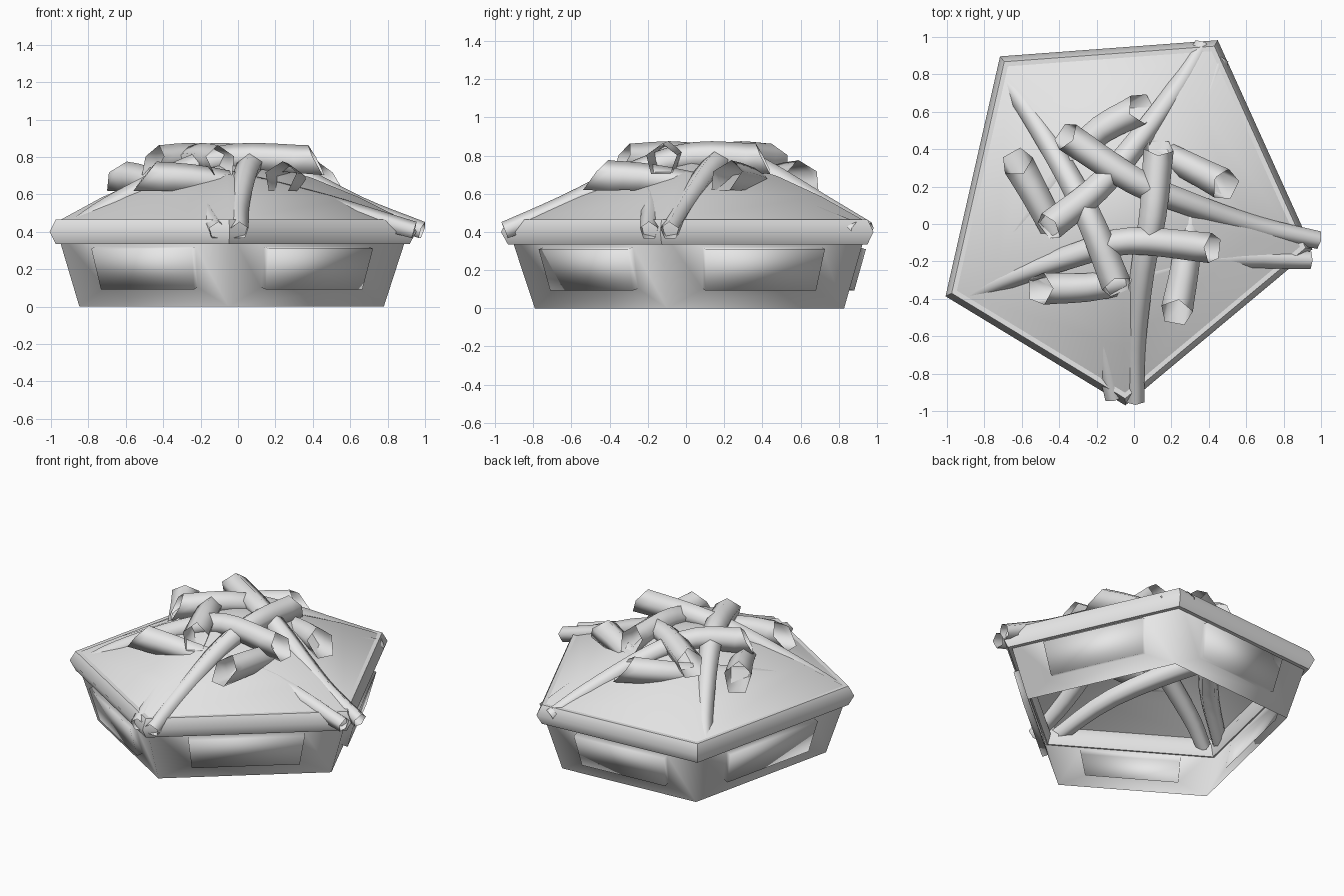
import bpy, bmesh, math
from mathutils import Vector

if "Cube" in bpy.data.objects:
    bpy.data.objects.remove(bpy.data.objects["Cube"], do_unlink=True)

grey = bpy.data.materials.new("plain_grey")
grey.use_nodes = True
GREY = (0.8, 0.8, 0.8, 1)
grey.diffuse_color = GREY
grey.node_tree.nodes["Principled BSDF"].inputs["Base Color"].default_value = GREY

CENTRE = Vector((-0.07, 0.075, 0))
RADIUS = 1.045
CORNERS = [math.radians(a) for a in (-88.7, -11.6, 60.3, 128.2, 206.2)]


def corner(i, scale, z):
    a = CORNERS[i % 5]
    return CENTRE + Vector((math.cos(a), math.sin(a), 0)) * RADIUS * scale + Vector((0, 0, z))


def finish(name, bm, smooth_angle=180):
    bmesh.ops.recalc_face_normals(bm, faces=bm.faces)
    mesh = bpy.data.meshes.new(name)
    bm.to_mesh(mesh)
    bm.free()
    obj = bpy.data.objects.new(name, mesh)
    bpy.context.collection.objects.link(obj)
    mesh.materials.append(grey)
    bpy.ops.object.select_all(action="DESELECT")
    obj.select_set(True)
    bpy.context.view_layer.objects.active = obj
    if smooth_angle >= 180:
        bpy.ops.object.shade_smooth()
    else:
        bpy.ops.object.shade_smooth_by_angle(angle=math.radians(smooth_angle))


def bridge(bm, a, b):
    n = len(a)
    for i in range(n):
        bm.faces.new((a[i], a[(i + 1) % n], b[(i + 1) % n], b[i]))


def pentagon_ring(bm, scale, z):
    return [bm.verts.new(corner(i, scale, z)) for i in range(5)]


# Flared walls, open below, each with a raised panel
bm = bmesh.new()
low = pentagon_ring(bm, 0.83, 0)
high = pentagon_ring(bm, 0.96, 0.41)
for i in range(5):
    quad = [low[i], low[(i + 1) % 5], high[(i + 1) % 5], high[i]]
    a, b, c, d = [v.co for v in quad]
    out = (b - a).cross(d - a).normalized()
    inner, outer = [], []
    for s, t in ((0.2, 0.25), (0.8, 0.25), (0.8, 0.78), (0.2, 0.78)):
        p = a.lerp(b, s).lerp(d.lerp(c, s), t)
        inner.append(bm.verts.new(p))
        outer.append(bm.verts.new(p + out * 0.04))
    bridge(bm, quad, inner)
    bridge(bm, inner, outer)
    bm.faces.new(outer)
finish("walls", bm)

# Hexagonal eave rail around the wall top
bm = bmesh.new()
section = ((1.0, 0.40), (0.965, 0.465), (0.935, 0.465), (0.90, 0.40), (0.925, 0.335), (0.965, 0.335))
rings = [pentagon_ring(bm, s, z) for s, z in section]
for j in range(6):
    bridge(bm, rings[j], rings[(j + 1) % 6])
finish("eave_rail", bm, 58)

# Softly domed roof
bm = bmesh.new()
profile = ((0.945, 0.46), (0.7, 0.585), (0.45, 0.69), (0.2, 0.765))
rings = [pentagon_ring(bm, s, z) for s, z in profile]
for lower, upper in zip(rings, rings[1:]):
    bridge(bm, lower, upper)
apex = bm.verts.new(CENTRE + Vector((0, 0, 0.795)))
for i in range(5):
    bm.faces.new((rings[-1][i], rings[-1][(i + 1) % 5], apex))
finish("roof", bm)


def beam(name, points, r_start, r_end, slant, sides=5, steps=4):
    """Sweep an open five-sided tube along a smooth path, with a slanted cut at its tip."""
    path = [points[0] * 2 - points[1]] + points + [points[-1] * 2 - points[-2]]
    track = []
    for k in range(1, len(path) - 2):
        p0, p1, p2, p3 = path[k - 1:k + 3]
        for s in range(steps):
            t = s / steps
            track.append(0.5 * (2 * p1 + (p2 - p0) * t + (2 * p0 - 5 * p1 + 4 * p2 - p3) * t ** 2
                                + (3 * p1 - p0 - 3 * p2 + p3) * t ** 3))
    track.append(points[-1])
    bm = bmesh.new()
    last = None
    n = len(track) - 1
    for k, p in enumerate(track):
        ahead = (track[min(k + 1, n)] - track[max(k - 1, 0)]).normalized()
        side = ahead.cross(Vector((0, 0, 1))).normalized()
        up = side.cross(ahead)
        r = r_start + (r_end - r_start) * k / n
        cut = slant if k == n else 0
        ring = []
        for m in range(sides):
            a = math.tau * m / sides + math.pi / 2
            offset = side * math.cos(a) + (up - ahead * cut) * math.sin(a)
            ring.append(bm.verts.new(p + offset * r))
        if last:
            bridge(bm, last, ring)
        last = ring
    finish(name, bm, 80)


def local_path(i, points):
    """Turn (towards corner, sideways, height) into model space."""
    u = Vector((math.cos(CORNERS[i]), math.sin(CORNERS[i]), 0))
    v = Vector((-u.y, u.x, 0))
    return [CENTRE + u * p[0] + v * p[1] + Vector((0, 0, p[2])) for p in points]


# Two crossing rafters rise from every corner and break through the roof
reach = (1.025, 1.065, 0.98, 0.93, 0.94)
upper_tips = ((-0.33, 0.21), (-0.37, 0.33), (-0.27, 0.29), (-0.31, 0.27), (-0.35, 0.40))
lower_tips = ((-0.27, -0.55), (-0.34, -0.50), (-0.33, -0.53), (-0.24, -0.52), (-0.34, -0.44))
for i in range(5):
    beam(f"upper_rafter_{i + 1}", local_path(i, [
        (reach[i], 0.055, 0.405), (0.72, 0.06, 0.53), (0.32, 0.11, 0.715),
        (0.03, 0.17, 0.795), (*upper_tips[i], 0.775)]), 0.05, 0.085, 0.6)
    beam(f"lower_rafter_{i + 1}", local_path(i, [
        (reach[i] - 0.02, -0.06, 0.405), (0.53, -0.16, 0.55),
        (0.0, -0.41, 0.67), (*lower_tips[i], 0.69)]), 0.05, 0.09, 0.75)
